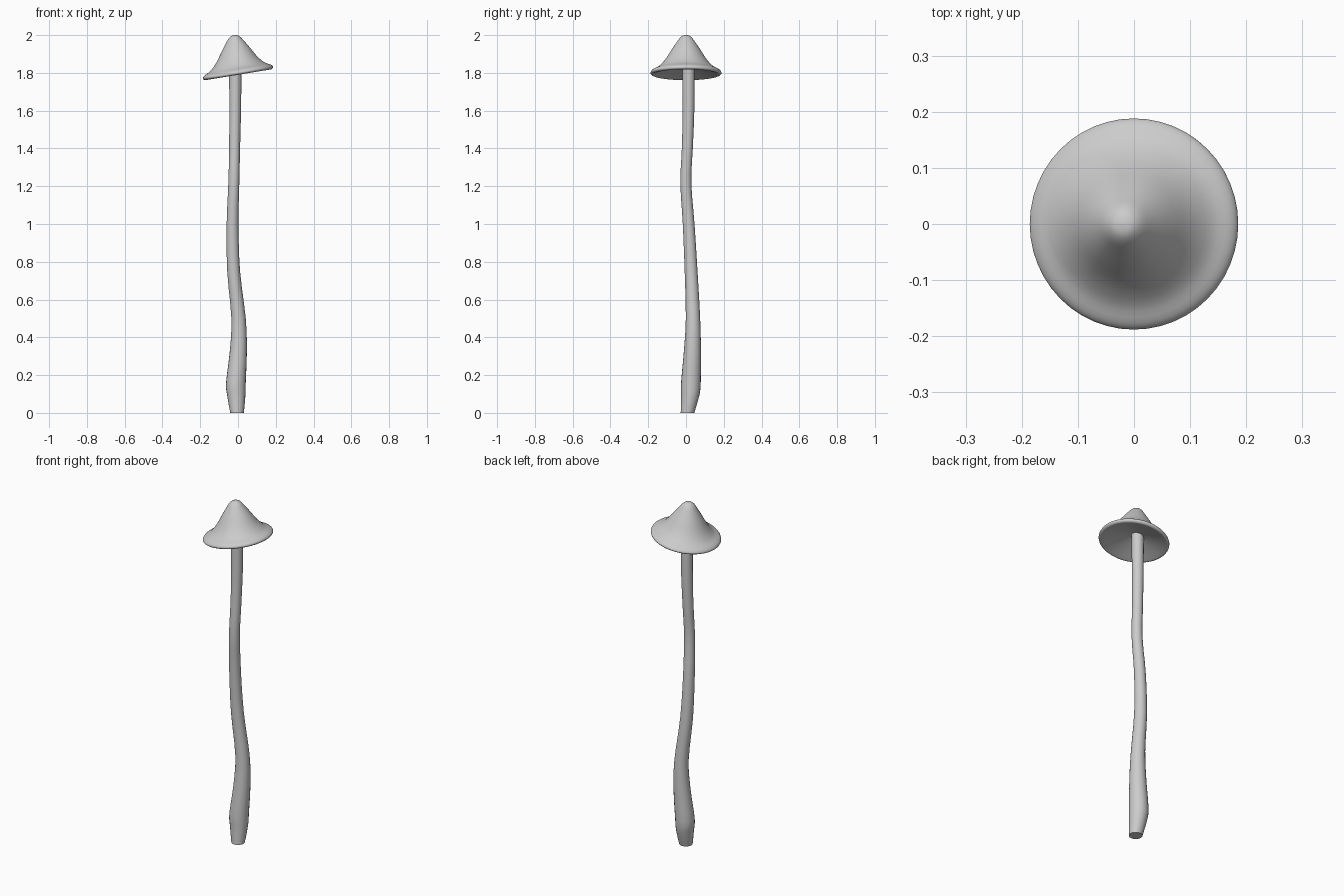
import bpy, bmesh
from math import cos, sin, pi, radians
from mathutils import Vector, Matrix

if "Cube" in bpy.data.objects:
    bpy.data.objects.remove(bpy.data.objects["Cube"])


def smooth_path(pts, steps):
    """Catmull-Rom resampling of a list of tuples."""
    p = [Vector(q) for q in pts]
    p = [p[0]] + p + [p[-1]]
    out = []
    for a, b, c, d in zip(p, p[1:], p[2:], p[3:]):
        for i in range(steps):
            t = i / steps
            out.append(0.5 * (2 * b + (c - a) * t + (2 * a - 5 * b + 4 * c - d) * t * t
                              + (3 * b - a - 3 * c + d) * t ** 3))
    return out + [p[-1]]


def loft(name, rings, sides, matrix=Matrix()):
    """Skin circles given as (x, y, z, radius), closing both ends."""
    bm = bmesh.new()
    loops = [[bm.verts.new((x + r * cos(2 * pi * k / sides), y + r * sin(2 * pi * k / sides), z))
              for k in range(sides)] for x, y, z, r in rings]
    for a, b in zip(loops, loops[1:]):
        for k in range(sides):
            n = (k + 1) % sides
            bm.faces.new((a[k], a[n], b[n], b[k]))
    bm.faces.new(loops[0])
    bm.faces.new(loops[-1])
    bm.transform(matrix)
    bmesh.ops.recalc_face_normals(bm, faces=bm.faces)
    mesh = bpy.data.meshes.new(name)
    bm.to_mesh(mesh)
    bm.free()
    obj = bpy.data.objects.new(name, mesh)
    bpy.context.collection.objects.link(obj)
    bpy.ops.object.select_all(action='DESELECT')
    bpy.context.view_layer.objects.active = obj
    obj.select_set(True)
    bpy.ops.object.shade_smooth_by_angle(angle=radians(50))
    return obj


# Wavering stem: centre x, y, height, radius
stem = [(-.005, .008, 0, .036), (-.009, .022, .09, .048), (-.011, .026, .16, .052),
        (.002, .034, .33, .045), (.003, .037, .5, .038), (-.023, .027, .75, .034),
        (-.029, .014, 1.0, .031), (-.022, -.001, 1.22, .029), (-.018, .007, 1.4, .029),
        (-.015, .013, 1.6, .031), (-.014, .013, 1.86, .033)]
loft("stem", smooth_path(stem, 3), 20)

# Tilted bell cap: (radius, height) from hollow underside, round the lip, up to the tip
underside = [(.002, .036), (.05, .026), (.11, .010), (.165, -.007), (.178, -.010)]
outside = [(.178, -.010), (.187, -.004), (.187, .005), (.176, .016), (.145, .033),
           (.111, .069), (.076, .123), (.049, .163), (.033, .185), (.018, .197), (.001, .2005)]
profile = smooth_path(underside, 3)[:-1] + smooth_path(outside, 3)
tilt = Matrix.Translation((0, 0, 1.80)) @ Matrix.Rotation(radians(-9.3), 4, 'Y')
loft("cap", [(.06 * max(v, 0), 0, v, r) for r, v in profile], 48, tilt)
